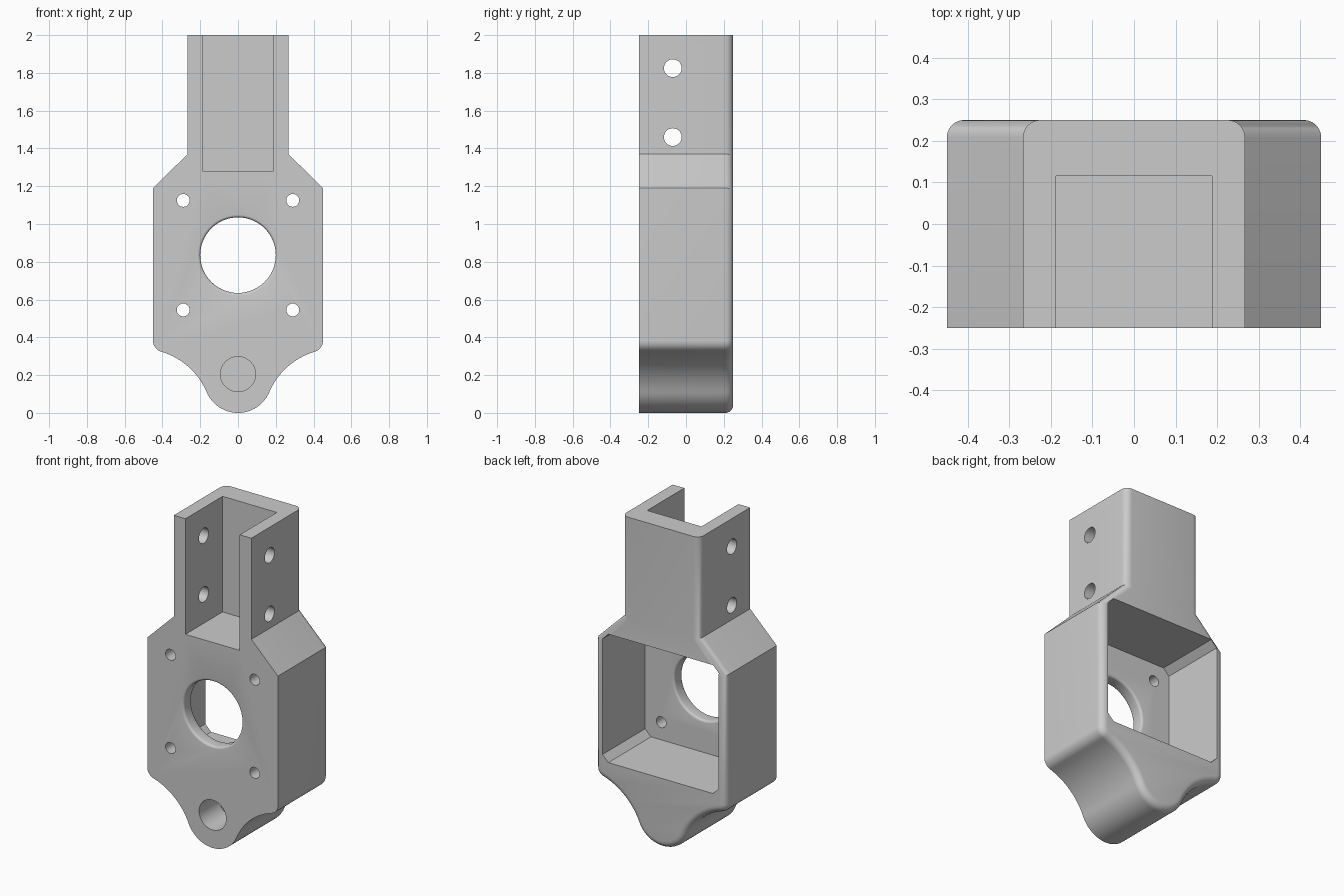
import bpy, bmesh
from math import pi, sin, cos, atan2
from mathutils import Matrix, Vector

if "Cube" in bpy.data.objects:
    bpy.data.objects.remove(bpy.data.objects["Cube"])

grey = bpy.data.materials.new("plain_grey")
grey.use_nodes = True
COLOUR = (0.6, 0.6, 0.6, 1)
grey.diffuse_color = COLOUR
grey.node_tree.nodes["Principled BSDF"].inputs["Base Color"].default_value = COLOUR

FRONT, BACK, TOP = -0.25, 0.25, 2.0
BORE_Z = 0.835


def arc(cx, cz, r, a0, a1, n):
    return [(cx + r * cos(a0 + (a1 - a0) * i / n), cz + r * sin(a0 + (a1 - a0) * i / n))
            for i in range(n + 1)]


def make_object(name, bm):
    bmesh.ops.recalc_face_normals(bm, faces=bm.faces)
    mesh = bpy.data.meshes.new(name)
    bm.to_mesh(mesh)
    bm.free()
    mesh.materials.append(grey)
    obj = bpy.data.objects.new(name, mesh)
    bpy.context.collection.objects.link(obj)
    return obj


def prism(points, y0, y1):
    """Extrude an x-z outline along y."""
    bm = bmesh.new()
    face = bm.faces.new([bm.verts.new((x, y0, z)) for x, z in points])
    ext = bmesh.ops.extrude_face_region(bm, geom=[face])
    verts = [g for g in ext["geom"] if isinstance(g, bmesh.types.BMVert)]
    bmesh.ops.translate(bm, verts=verts, vec=(0, y1 - y0, 0))
    return bm


def cut(body, bm):
    """Subtract a temporary solid from the body."""
    cutter = make_object("cutter", bm)
    cutter.hide_render = True
    mod = body.modifiers.new("cut", "BOOLEAN")
    mod.operation, mod.solver, mod.object = "DIFFERENCE", "EXACT", cutter
    bpy.context.view_layer.objects.active = body
    bpy.ops.object.modifier_apply(modifier=mod.name)
    bpy.data.objects.remove(cutter)


def box(x0, x1, z0, z1, y0, y1):
    return prism([(x0, z0), (x1, z0), (x1, z1), (x0, z1)], y0, y1)


def hole(x, z, r, y0, y1, n=32):
    return prism(arc(x, z, r, 0, 2 * pi, n)[:-1], y0, y1)


# Body outline: round boss, concave flank, rounded shoulder, neck
boss, flank, shoulder = Vector((0, 0.18)), Vector((0.515, -0.04)), Vector((0.39, 0.382))
d = flank - boss
a_boss = atan2(d.y, d.x)
d = shoulder - flank
a_flank = atan2(d.y, d.x)
half = arc(*boss, 0.18, -pi / 2, a_boss, 14)
half += arc(*flank, 0.38, a_boss + pi, a_flank, 16)[1:]
half += arc(*shoulder, 0.06, a_flank - pi, 0, 10)[1:]
half += [(0.45, 1.19), (0.267, 1.37), (0.267, TOP)]
outline = half + [(-x, z) for x, z in reversed(half[1:])]
bm = prism(outline, FRONT, BACK)

# Rounded back rim, leaving the top end square
rim = [e for e in bm.edges if all(v.co.y > BACK - 0.001 for v in e.verts)
       and any(v.co.z < TOP - 0.01 for v in e.verts)]
bmesh.ops.bevel(bm, geom=rim, offset=0.042, segments=6, profile=0.5,
                affect="EDGES", clamp_overlap=False)
body = make_object("mount_bracket", bm)

# Neck channel open to the front and top
cut(body, box(-0.187, 0.187, 1.28, TOP + 0.1, FRONT - 0.1, 0.115))

# Square rear pocket with clipped corners
s, c = 0.4, 0.36
corners = [(s, c), (c, s), (-c, s), (-s, c), (-s, -c), (-c, -s), (c, -s), (s, -c)]
PLATE = -0.17
cut(body, prism([(x, BORE_Z + z) for x, z in corners], PLATE, BACK + 0.1))

# Large bore with softened edges, built from stacked rings
R, soft = 0.2, 0.014
flare = [(R + soft * (1 - sin(a)), soft * (1 - cos(a)))
         for a in [pi / 2 * i / 4 for i in range(5)]]
stations = [(R + soft, FRONT - 0.05)] + [(r, FRONT + t) for r, t in flare]
stations += [(r, PLATE - t) for r, t in reversed(flare)] + [(R + soft, PLATE + 0.05)]
bm = bmesh.new()
rings = [[bm.verts.new((x, y, z)) for x, z in arc(0, BORE_Z, r, 0, 2 * pi, 64)[:-1]]
         for r, y in stations]
for a, b in zip(rings, rings[1:]):
    for i in range(64):
        j = (i + 1) % 64
        bm.faces.new((a[i], a[j], b[j], b[i]))
bm.faces.new(rings[0])
bm.faces.new(rings[-1])
cut(body, bm)

# Four plate screw holes
for x in (-0.29, 0.29):
    for z in (-0.29, 0.29):
        cut(body, hole(x, BORE_Z + z, 0.034, FRONT - 0.1, PLATE + 0.1))

# Blind socket in the lower boss
cut(body, hole(0, 0.205, 0.093, FRONT - 0.1, FRONT + 0.2, 48))

# Cross holes through both neck walls
for z in (1.46, 1.825):
    bm = hole(0, 0, 0.047, -0.5, 0.5)
    bmesh.ops.transform(bm, verts=bm.verts, matrix=Matrix.Translation((0, -0.07, z))
                        @ Matrix.Rotation(pi / 2, 4, "Z"))
    cut(body, bm)

# Smooth curves, crisp edges
bpy.ops.object.select_all(action="DESELECT")
body.select_set(True)
bpy.context.view_layer.objects.active = body
bpy.ops.object.shade_smooth_by_angle(angle=pi / 6)
